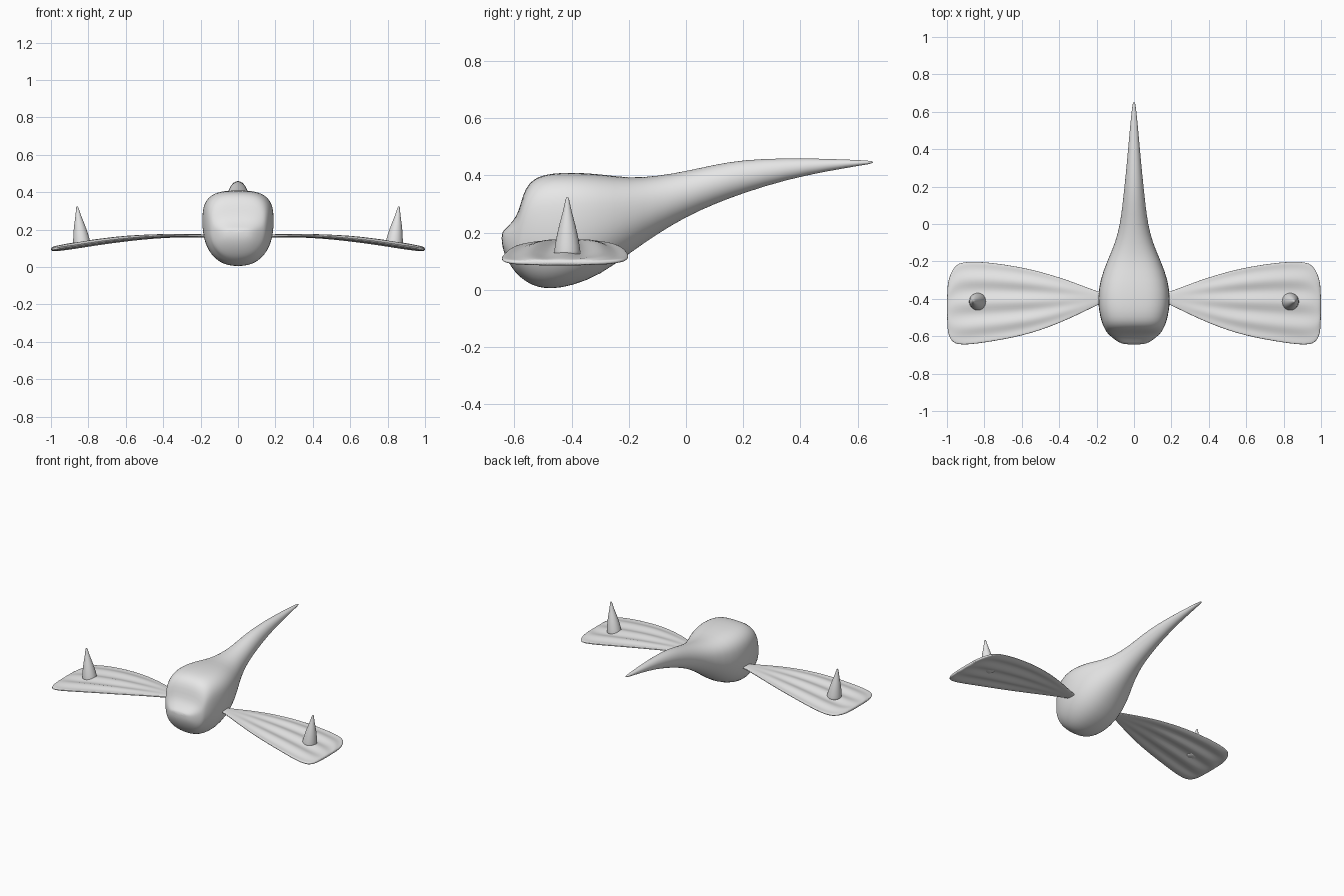
import bpy, bmesh
from math import sin, cos, pi, copysign

if "Cube" in bpy.data.objects:
    bpy.data.objects.remove(bpy.data.objects["Cube"])

grey = bpy.data.materials.new("plain_grey")
grey.use_nodes = True
grey.diffuse_color = (0.8, 0.8, 0.8, 1)
grey.node_tree.nodes["Principled BSDF"].inputs["Base Color"].default_value = (0.8, 0.8, 0.8, 1)


def spow(v, p):
    return copysign(abs(v) ** p, v)


def loft(name, rings, levels=1):
    """Skin a list of equal-length point rings, capped at both ends."""
    bm = bmesh.new()
    loops = [[bm.verts.new(p) for p in ring] for ring in rings]
    n = len(loops[0])
    for a, b in zip(loops, loops[1:]):
        for i in range(n):
            j = (i + 1) % n
            bm.faces.new((a[i], a[j], b[j], b[i]))
    bm.faces.new(loops[0])
    bm.faces.new(loops[-1])
    bmesh.ops.recalc_face_normals(bm, faces=bm.faces)
    for f in bm.faces:
        f.smooth = True
    mesh = bpy.data.meshes.new(name)
    bm.to_mesh(mesh)
    bm.free()
    mesh.materials.append(grey)
    obj = bpy.data.objects.new(name, mesh)
    bpy.context.collection.objects.link(obj)
    if levels:
        sub = obj.modifiers.new("smooth", "SUBSURF")
        sub.levels = sub.render_levels = levels
    return obj


# Body: blunt snout, deep chest, long tapering tail (y, bottom, top, half width)
BODY = [
    (-.645, .16, .20, .05), (-.632, .115, .212, .085), (-.605, .07, .24, .12),
    (-.585, .048, .272, .142), (-.57, .036, .335, .152), (-.55, .022, .372, .163),
    (-.52, .008, .396, .175), (-.47, .001, .408, .187), (-.4, .012, .411, .195),
    (-.3, .05, .406, .183), (-.2, .125, .39, .145), (-.1, .195, .398, .1),
    (0, .255, .415, .075), (.1, .3, .438, .062), (.2, .338, .455, .051),
    (.35, .385, .461, .036), (.5, .416, .458, .023), (.62, .436, .453, .011),
    (.655, .442, .45, .005)]


def body_ring(y, low, high, w):
    tail = min(1, max(0, (y + .35) / .3))
    zc = low + (high - low) * (.58 - .08 * tail)
    ring = []
    for i in range(28):
        t = 2 * pi * i / 28
        p = .66 if sin(t) > 0 else .85
        p += (1 - p) * tail
        h = high - zc if sin(t) > 0 else zc - low
        ring.append((w * spow(cos(t), p), y, zc + h * spow(sin(t), p)))
    return ring


loft("body", [body_ring(*s) for s in BODY])

# Wings: fan-shaped with spanwise ripples (x, front, back, height, half thickness)
WING = [
    (.15, -.415, -.37, .165, .008), (.2, -.435, -.36, .167, .009),
    (.3, -.485, -.32, .168, .009), (.4, -.53, -.285, .166, .009),
    (.5, -.568, -.255, .16, .009), (.6, -.597, -.232, .152, .01),
    (.7, -.618, -.215, .14, .011), (.8, -.634, -.203, .126, .012),
    (.88, -.645, -.2, .113, .012), (.94, -.645, -.208, .104, .013),
    (.97, -.632, -.24, .099, .013), (.99, -.602, -.29, .096, .012),
    (1.0, -.55, -.34, .095, .007)]


def wing_ring(side, x, front, back, z, thick):
    ripple = .008 * min(1, max(0, (x - .3) / .3)) * min(1, max(0, (1 - x) / .1))
    ring = []
    for i in range(48):
        t = 2 * pi * i / 48
        u = cos(t)
        y = (front + back) / 2 + (back - front) / 2 * u
        wave = ripple * (1 - u ** 4) * cos(3.5 * pi * u)
        ring.append((side * x, y, z + wave + thick * spow(sin(t), .6)))
    return ring


# Spikes: tapered horns leaning outwards (x, height, radius)
SPIKE = [
    (.834, .11, .05), (.835, .13, .047), (.841, .18, .04), (.848, .23, .028),
    (.854, .275, .015), (.858, .31, .008), (.86, .325, .004)]


def spike_ring(side, x, z, r):
    return [(side * (x + r * cos(pi * i / 10)), -.415 + r * sin(pi * i / 10), z)
            for i in range(20)]


for side, label in ((1, "left"), (-1, "right")):
    loft(label + "_wing", [wing_ring(side, *s) for s in WING])
    loft(label + "_spike", [spike_ring(side, *s) for s in SPIKE])
